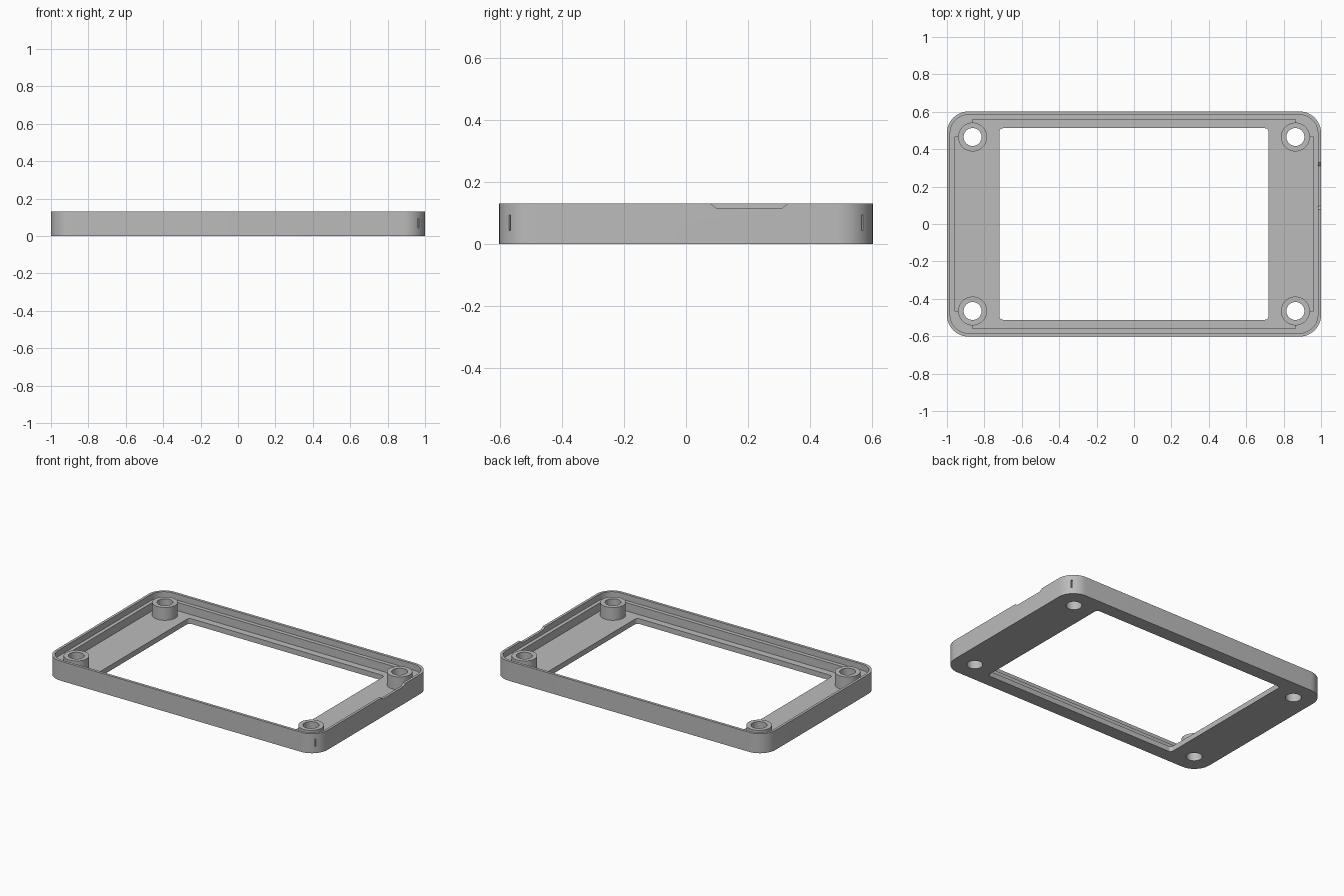
import bpy
import bmesh
import math
from mathutils import Matrix

if "Cube" in bpy.data.objects:
    bpy.data.objects.remove(bpy.data.objects["Cube"])

HX, HY, HEIGHT = 1.0, 0.602, 0.13      # outer half sizes and height
FLOOR, LEDGE, POST_TOP = 0.035, 0.09, 0.12
CORNER = 0.115
POST_X, POST_Y = 0.863, 0.465

grey = bpy.data.materials.new("plain_grey")
grey.use_nodes = True
grey.diffuse_color = (0.5, 0.5, 0.5, 1)
grey.node_tree.nodes["Principled BSDF"].inputs["Base Color"].default_value = (0.5, 0.5, 0.5, 1)


def rounded_rect(hx, hy, r, steps=12):
    """Outline of a rectangle with rounded corners."""
    pts = []
    for i, (sx, sy) in enumerate([(1, 1), (-1, 1), (-1, -1), (1, -1)]):
        for k in range(steps + 1):
            a = math.pi / 2 * (i + k / steps)
            pts.append((sx * (hx - r) + r * math.cos(a), sy * (hy - r) + r * math.sin(a)))
    return pts


def circle(cx, cy, r, n=48):
    return [(cx + r * math.cos(2 * math.pi * k / n), cy + r * math.sin(2 * math.pi * k / n))
            for k in range(n)]


def prism(name, outline, z0, z1, matrix=None):
    """Extrude a flat outline from z0 to z1."""
    bm = bmesh.new()
    face = bm.faces.new([bm.verts.new((x, y, z0)) for x, y in outline])
    top = bmesh.ops.extrude_face_region(bm, geom=[face])["geom"]
    bmesh.ops.translate(bm, vec=(0, 0, z1 - z0),
                        verts=[g for g in top if isinstance(g, bmesh.types.BMVert)])
    if matrix:
        bm.transform(matrix)
    bmesh.ops.recalc_face_normals(bm, faces=bm.faces)
    mesh = bpy.data.meshes.new(name)
    bm.to_mesh(mesh)
    bm.free()
    mesh.materials.append(grey)
    obj = bpy.data.objects.new(name, mesh)
    bpy.context.collection.objects.link(obj)
    return obj


def box(hx, hy):
    return [(-hx, -hy), (hx, -hy), (hx, hy), (-hx, hy)]


def combine(target, tool, operation):
    """Apply a boolean and discard the tool."""
    tool.hide_render = True
    mod = target.modifiers.new(tool.name, "BOOLEAN")
    mod.object, mod.operation, mod.solver = tool, operation, "EXACT"
    bpy.context.view_layer.objects.active = target
    bpy.ops.object.modifier_apply(modifier=mod.name)
    bpy.data.objects.remove(tool)


# Tray with a thin rim, a ledge and a floor
frame = prism("bezel_frame", rounded_rect(HX, HY, CORNER), 0, HEIGHT)
combine(frame, prism("rim_recess", rounded_rect(0.983, 0.584, CORNER - 0.017), LEDGE, 0.2), "DIFFERENCE")

# Cross-shaped cavity leaving solid corners around the posts
cx, cy = 0.959, 0.558
quarter = [(cx, POST_Y), (POST_X, POST_Y), (POST_X, cy)]
cross = (quarter + [(-x, y) for x, y in reversed(quarter)]
         + [(-x, -y) for x, y in quarter] + [(x, -y) for x, y in reversed(quarter)])
combine(frame, prism("cavity", cross, FLOOR, 0.2), "DIFFERENCE")

# Screen opening
combine(frame, prism("opening", rounded_rect(0.72, 0.512, 0.02, 6), -0.1, 0.2), "DIFFERENCE")

# Hollow screw posts and corner slots
for sx in (-1, 1):
    for sy in (-1, 1):
        px, py = sx * POST_X, sy * POST_Y
        combine(frame, prism("post", circle(px, py, 0.077), 0.02, POST_TOP), "UNION")
        combine(frame, prism("screw_hole", circle(px, py, 0.048), -0.1, 0.2), "DIFFERENCE")
        reach = CORNER * math.sqrt(0.5)
        place = (Matrix.Translation((sx * (HX - CORNER + reach), sy * (HY - CORNER + reach), 0))
                 @ Matrix.Rotation(math.atan2(sy, sx), 4, "Z"))
        combine(frame, prism("corner_slot", box(0.012, 0.004), 0.043, 0.093, place), "DIFFERENCE")

# Sloped notch in the rim of the left side
notch = [(0.065, 0.14), (0.097, 0.116), (0.31, 0.116), (0.342, 0.14)]
to_side = Matrix(((0, 0, 1, 0), (1, 0, 0, 0), (0, 1, 0, 0), (0, 0, 0, 1)))
combine(frame, prism("rim_notch", notch, 0.97, 1.1, to_side), "DIFFERENCE")

# Smooth curves with crisp edges
bpy.ops.object.select_all(action="DESELECT")
frame.select_set(True)
bpy.context.view_layer.objects.active = frame
bpy.ops.object.shade_smooth_by_angle(angle=math.radians(30))
